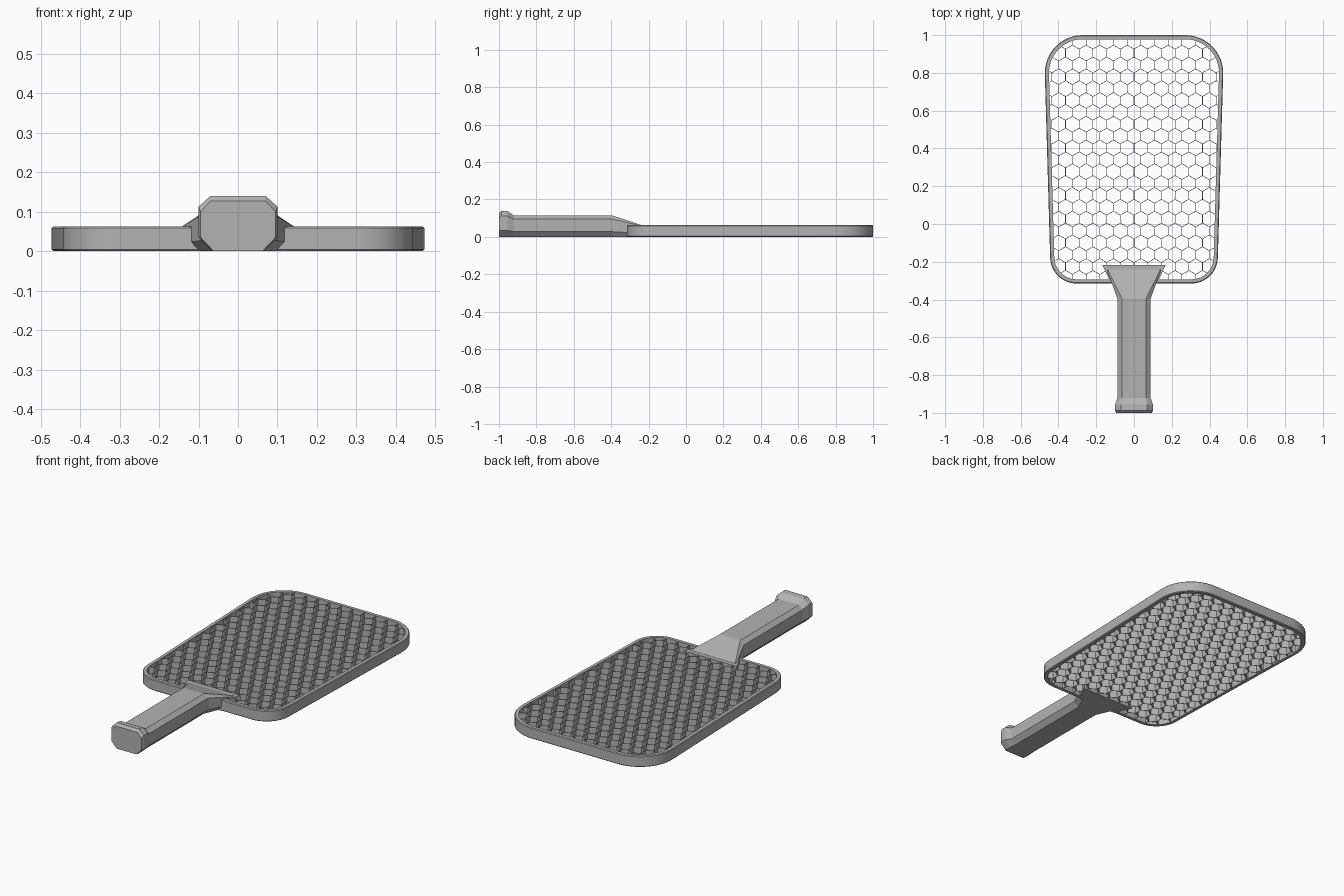
import bpy, bmesh, math
from mathutils import Vector

cube = bpy.data.objects.get("Cube")
if cube:
    bpy.data.objects.remove(cube, do_unlink=True)

grey = bpy.data.materials.new("mid grey")
grey.use_nodes = True
grey.diffuse_color = (0.45, 0.45, 0.45, 1)
grey.node_tree.nodes["Principled BSDF"].inputs["Base Color"].default_value = grey.diffuse_color


def finish(bm, name, smooth=False):
    bmesh.ops.recalc_face_normals(bm, faces=bm.faces)
    mesh = bpy.data.meshes.new(name)
    bm.to_mesh(mesh)
    bm.free()
    mesh.materials.append(grey)
    ob = bpy.data.objects.new(name, mesh)
    bpy.context.collection.objects.link(ob)
    if smooth:
        bpy.ops.object.select_all(action='DESELECT')
        ob.select_set(True)
        bpy.context.view_layer.objects.active = ob
        bpy.ops.object.shade_smooth_by_angle(angle=math.radians(25))
    return ob


def loft(bm, rings, closed=False):
    """Skin a list of equal-length point rings, capping the ends unless closed."""
    loops = [[bm.verts.new(p) for p in ring] for ring in rings]
    pairs = list(zip(loops, loops[1:]))
    if closed:
        pairs.append((loops[-1], loops[0]))
    else:
        bm.faces.new(loops[0])
        bm.faces.new(loops[-1])
    n = len(loops[0])
    for a, b in pairs:
        for i in range(n):
            j = (i + 1) % n
            bm.faces.new((a[i], a[j], b[j], b[i]))


# Tapered rounded outline of the head, counter-clockwise: corner position and radius
CORNERS = [((-0.44, -0.315), 0.14), ((0.44, -0.315), 0.14),
           ((0.478, 1.0), 0.2), ((-0.478, 1.0), 0.2)]
STEPS = 12


def outline(inset):
    points = []
    for i, (corner, radius) in enumerate(CORNERS):
        c = Vector(corner)
        to_prev = (Vector(CORNERS[i - 1][0]) - c).normalized()
        to_next = (Vector(CORNERS[(i + 1) % 4][0]) - c).normalized()
        half = to_prev.angle(to_next) / 2
        centre = c + (to_prev + to_next).normalized() * radius / math.sin(half)
        start = math.atan2(-to_prev.x, to_prev.y)
        start = math.atan2(to_prev.x, -to_prev.y)
        sweep = math.pi - 2 * half
        for k in range(STEPS + 1):
            a = start + sweep * k / STEPS
            points.append(centre + Vector((math.cos(a), math.sin(a))) * (radius - inset))
    return points


# Head frame: a thin wall with small chamfers on the outer edges
RIM = 0.063
WALL = 0.022
profile = [(0.004, 0), (0, 0.004), (0, RIM - 0.004), (0.004, RIM), (WALL, RIM), (WALL, 0)]
bm = bmesh.new()
loft(bm, [[(p.x, p.y, z) for p in outline(d)] for d, z in profile], closed=True)
finish(bm, "head_frame", smooth=True)

# Handle: octagonal sections from pommel to flared neck
# y, half width, top z, top half width, upper chamfer z, lower chamfer z, base half width
SECTIONS = [
    (-1.0, 0.095, 0.127, 0.07, 0.1, 0.035, 0.062),
    (-0.987, 0.1, 0.14, 0.07, 0.113, 0.035, 0.065),
    (-0.955, 0.1, 0.138, 0.07, 0.112, 0.035, 0.065),
    (-0.92, 0.088, 0.115, 0.064, 0.095, 0.028, 0.062),
    (-0.395, 0.088, 0.115, 0.064, 0.095, 0.028, 0.062),
    (-0.24, 0.145, 0.064, 0.14, 0.06, 0.02, 0.13),
]
bm = bmesh.new()
rings = []
for y, w, top, wt, zu, zl, wb in SECTIONS:
    side = [(wb, 0), (w, zl), (w, zu), (wt, top)]
    ring = side + [(-x, z) for x, z in reversed(side)]
    rings.append([(x, y, z) for x, z in ring])
loft(bm, rings)
finish(bm, "handle")

# Neck block: solid wedge that joins the handle to the head
FRONT, BACK = (0.122, -0.314), (0.168, -0.216)
wedge = [(-FRONT[0], FRONT[1]), FRONT, BACK, (-BACK[0], BACK[1])]
bm = bmesh.new()
loft(bm, [[(x, y, z) for x, y in wedge] for z in (0, RIM)])
finish(bm, "neck_block")

# Honeycomb core: open hexagonal cells, trimmed to the inside of the frame
PITCH = 0.0725
SIDE = PITCH / math.sqrt(3)
THICK = 0.003
boundary = outline(WALL - 0.005)


def clip(a, b):
    """Part of segment a-b inside the convex boundary, or None."""
    t0, t1, d = 0.0, 1.0, b - a
    for i, p in enumerate(boundary):
        edge = boundary[(i + 1) % len(boundary)] - p
        inward = Vector((-edge.y, edge.x))
        dist, rate = inward.dot(a - p), inward.dot(d)
        if abs(rate) < 1e-9:
            if dist < 0:
                return None
        elif rate > 0:
            t0 = max(t0, -dist / rate)
        else:
            t1 = min(t1, -dist / rate)
    return (a + d * t0, a + d * t1) if t1 - t0 > 0.01 else None


def in_neck(p):
    f = (p.y - FRONT[1]) / (BACK[1] - FRONT[1])
    return f < 1 and abs(p.x) < FRONT[0] + f * (BACK[0] - FRONT[0])


bm = bmesh.new()
for row in range(-12, 13):
    for col in range(-8, 9):
        cell = Vector(((col + 0.5 * (row % 2)) * PITCH, 0.34 + row * SIDE * 1.5))
        hexagon = [cell + Vector((math.cos(a), math.sin(a))) * SIDE
                   for a in (math.radians(30 + 60 * k) for k in range(4))]
        for a, b in zip(hexagon, hexagon[1:]):
            part = clip(a, b)
            if not part or (in_neck(part[0]) and in_neck(part[1])):
                continue
            a, b = part
            d = (b - a).normalized() * THICK / 2
            n = Vector((-d.y, d.x))
            loft(bm, [[(p.x, p.y, z) for p in (a + n, a - n, b - n, b + n)]
                      for z in (0.002, RIM - 0.003)])
finish(bm, "honeycomb_core")
